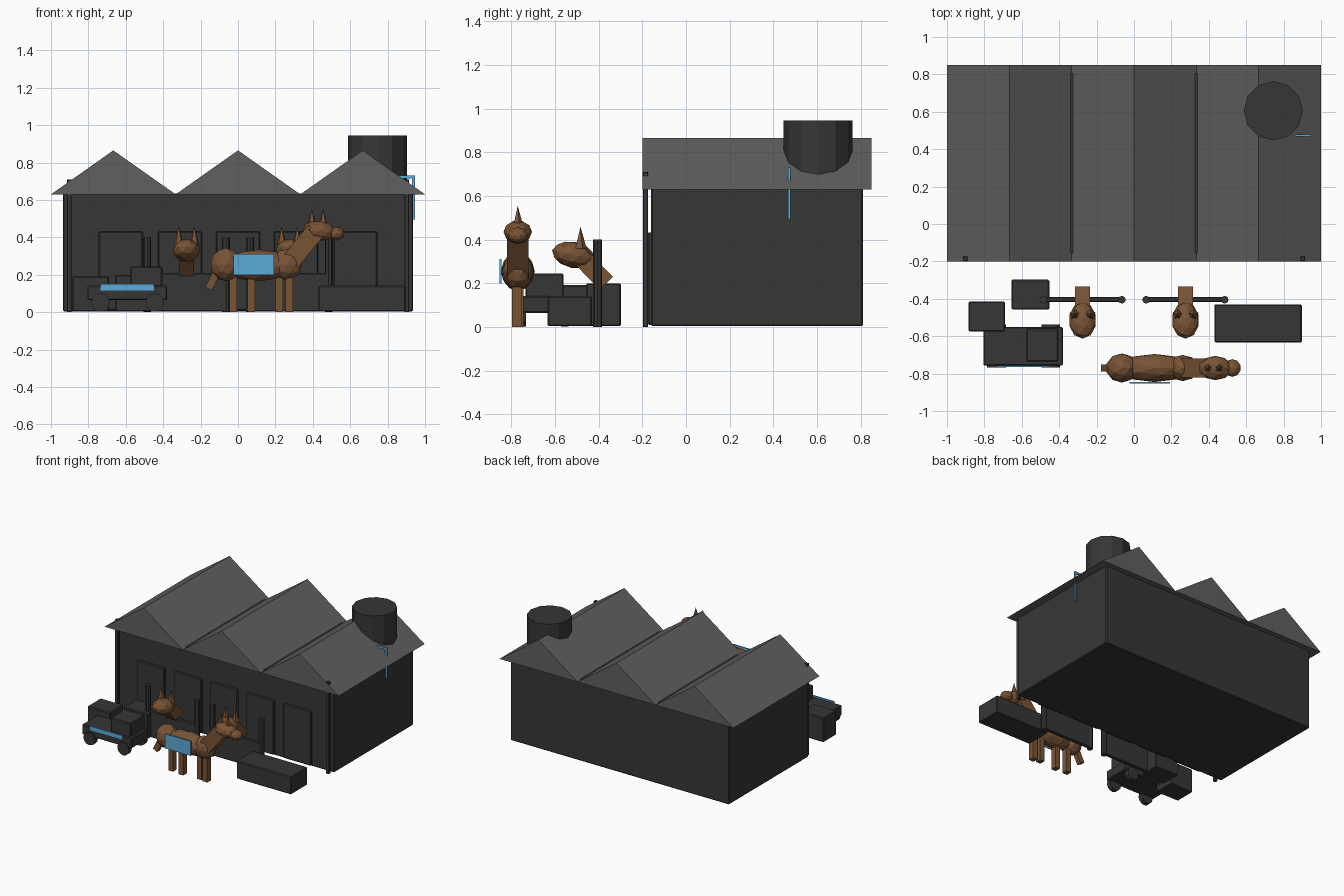
import bpy, bmesh, math
from mathutils import Vector, Matrix

if "Cube" in bpy.data.objects:
    bpy.data.objects.remove(bpy.data.objects["Cube"])


def material(name, rgb):
    m = bpy.data.materials.new(name)
    m.diffuse_color = (*rgb, 1)
    m.use_nodes = True
    m.node_tree.nodes["Principled BSDF"].inputs["Base Color"].default_value = m.diffuse_color
    return m


DARK = material("charcoal", (0.037, 0.037, 0.037))
ROOF = material("roof grey", (0.115, 0.115, 0.115))
BROWN = material("horse brown", (0.19, 0.088, 0.036))
BLUE = material("sky blue", (0.11, 0.41, 0.70))


def finish(name, bm, mat, bevel=0):
    bmesh.ops.recalc_face_normals(bm, faces=bm.faces)
    me = bpy.data.meshes.new(name)
    bm.to_mesh(me)
    bm.free()
    me.materials.append(mat)
    ob = bpy.data.objects.new(name, me)
    bpy.context.collection.objects.link(ob)
    if bevel:
        b = ob.modifiers.new("bevel", 'BEVEL')
        b.width, b.segments = bevel, 1
    return ob


def box(name, x0, x1, y0, y1, z0, z1, mat=DARK, bevel=0.006):
    bm = bmesh.new()
    mtx = (Matrix.Translation(((x0 + x1) / 2, (y0 + y1) / 2, (z0 + z1) / 2))
           @ Matrix.Diagonal((x1 - x0, y1 - y0, z1 - z0, 1)))
    bmesh.ops.create_cube(bm, size=1, matrix=mtx)
    return finish(name, bm, mat, bevel)


def beam(name, a, b, side, thick, mat=BROWN):
    """Box from a to b; side = (horizontal axis vector, width)."""
    a, b = Vector(a), Vector(b)
    z = (b - a).normalized()
    x = Vector(side[0])
    y = z.cross(x)
    rot = Matrix((x, y, z)).transposed().to_4x4()
    bm = bmesh.new()
    bmesh.ops.create_cube(bm, size=1, matrix=Matrix.Translation((a + b) / 2) @ rot
                          @ Matrix.Diagonal((side[1], thick, (b - a).length, 1)))
    return finish(name, bm, mat)


def blob(name, c, r, rot=None, sub=2):
    bm = bmesh.new()
    bmesh.ops.create_icosphere(bm, subdivisions=sub, radius=1,
                               matrix=Matrix.Translation(c) @ (rot or Matrix())
                               @ Matrix.Diagonal((*r, 1)))
    return finish(name, bm, BROWN)


def cylinder(name, c, r, h, n, mat=DARK, axis='Z', top=None):
    rot = Matrix.Rotation(math.pi / 2, 4, 'X') if axis == 'Y' else Matrix()
    bm = bmesh.new()
    bmesh.ops.create_cone(bm, cap_ends=True, segments=n, radius1=r,
                          radius2=r if top is None else top, depth=h,
                          matrix=Matrix.Translation(c) @ rot)
    return finish(name, bm, mat)


# Stable building with doors and corner posts
box("stable_walls", -0.935, 0.935, -0.16, 0.81, 0.004, 0.635)
for i, x in enumerate((-0.627, -0.31, 0, 0.31, 0.627)):
    box(f"stable_door_{i + 1}", x - 0.118, x + 0.118, -0.176, -0.15, 0.01, 0.432)
for s in (-1, 1):
    box("corner_post", s * 0.902 - 0.012, s * 0.902 + 0.012, -0.197, -0.174, 0, 0.71,
        bevel=0.002)

# Three-ridge roof from one sawtooth profile
profile = [(-1, 0.63)]
for i in range(3):
    profile += [(-2 / 3 + i * 2 / 3, 0.865), (-1 / 3 + i * 2 / 3, 0.63)]
bm = bmesh.new()
for i in range(0, 6, 2):
    tri = bm.faces.new([bm.verts.new((x, -0.2, z)) for x, z in profile[i:i + 3]])
    ext = bmesh.ops.extrude_face_region(bm, geom=[tri], use_keep_orig=True)["geom"]
    bmesh.ops.translate(bm, vec=(0, 1.05, 0),
                        verts=[v for v in ext if isinstance(v, bmesh.types.BMVert)])
finish("roof", bm, ROOF)

# Water tank with its blue pipe
cylinder("water_tank", (0.745, 0.605, 0.785), 0.158, 0.32, 12)
box("pipe_outlet", 0.86, 0.945, 0.467, 0.479, 0.715, 0.73, BLUE, 0)
box("pipe_down", 0.931, 0.945, 0.467, 0.479, 0.495, 0.73, BLUE, 0)

# Half-height stall gates, each with two posts and a looking-out horse head
for s in (-1, 1):
    c = s * 0.275
    box("stall_gate", c - 0.225, c + 0.225, -0.418, -0.39, 0.004, 0.21)
    for p in (-0.21, 0.21):
        cylinder("gate_post", (c + p, -0.405, 0.2), 0.021, 0.4, 8)
    beam("stalled_neck", (c, -0.365, 0.2), (c, -0.49, 0.33), ((1, 0, 0), 0.08), 0.085)
    blob("stalled_head", (c, -0.515, 0.33), (0.074, 0.1, 0.06),
         Matrix.Rotation(math.radians(-12), 4, 'X'))
    for e in (-0.042, 0.042):
        cylinder("stalled_ear", (c + e, -0.483, 0.41), 0.028, 0.1, 5, BROWN, top=0)

# Standing horse
Y = -0.77
blob("horse_body", (0.11, Y, 0.25), (0.2, 0.075, 0.085))
blob("horse_hindquarters", (-0.065, Y, 0.255), (0.085, 0.078, 0.09))
blob("horse_chest", (0.26, Y, 0.255), (0.085, 0.07, 0.085))
beam("horse_neck", (0.265, Y, 0.25), (0.415, Y, 0.435), ((0, 1, 0), 0.1), 0.1)
blob("horse_head", (0.435, Y, 0.435), (0.09, 0.065, 0.053),
     Matrix.Rotation(math.radians(8), 4, 'Y'))
blob("horse_muzzle", (0.525, Y, 0.42), (0.046, 0.047, 0.037))
for x in (0.395, 0.455):
    cylinder("horse_ear", (x, Y, 0.505), 0.027, 0.1, 5, BROWN, top=0)
for x, dy in ((-0.025, 0.005), (0.07, -0.005), (0.22, 0.005), (0.275, -0.005)):
    box("horse_leg", x - 0.02, x + 0.02, Y + dy - 0.022, Y + dy + 0.022, 0, 0.24, BROWN, 0)
beam("horse_tail", (-0.1, Y, 0.24), (-0.158, Y, 0.125), ((0, 1, 0), 0.036), 0.04)
box("saddle_blanket", -0.025, 0.193, -0.853, -0.844, 0.2, 0.312, BLUE, 0)

# Feed cart
box("cart_bed", -0.805, -0.38, -0.757, -0.55, 0.065, 0.142)
box("cart_cab", -0.575, -0.405, -0.735, -0.56, 0.135, 0.245)
box("cart_stripe", -0.735, -0.45, -0.765, -0.756, 0.115, 0.15, BLUE, 0)
for x in (-0.735, -0.445):
    for y in (-0.75, -0.555):
        cylinder("cart_wheel", (x, y, 0.052), 0.05, 0.035, 12, axis='Y')

# Crates and feed trough
box("crate_left", -0.885, -0.69, -0.575, -0.415, 0.004, 0.192)
box("crate_back", -0.655, -0.453, -0.457, -0.298, 0.004, 0.2)
box("feed_trough", 0.43, 0.897, -0.633, -0.43, 0.004, 0.142)
